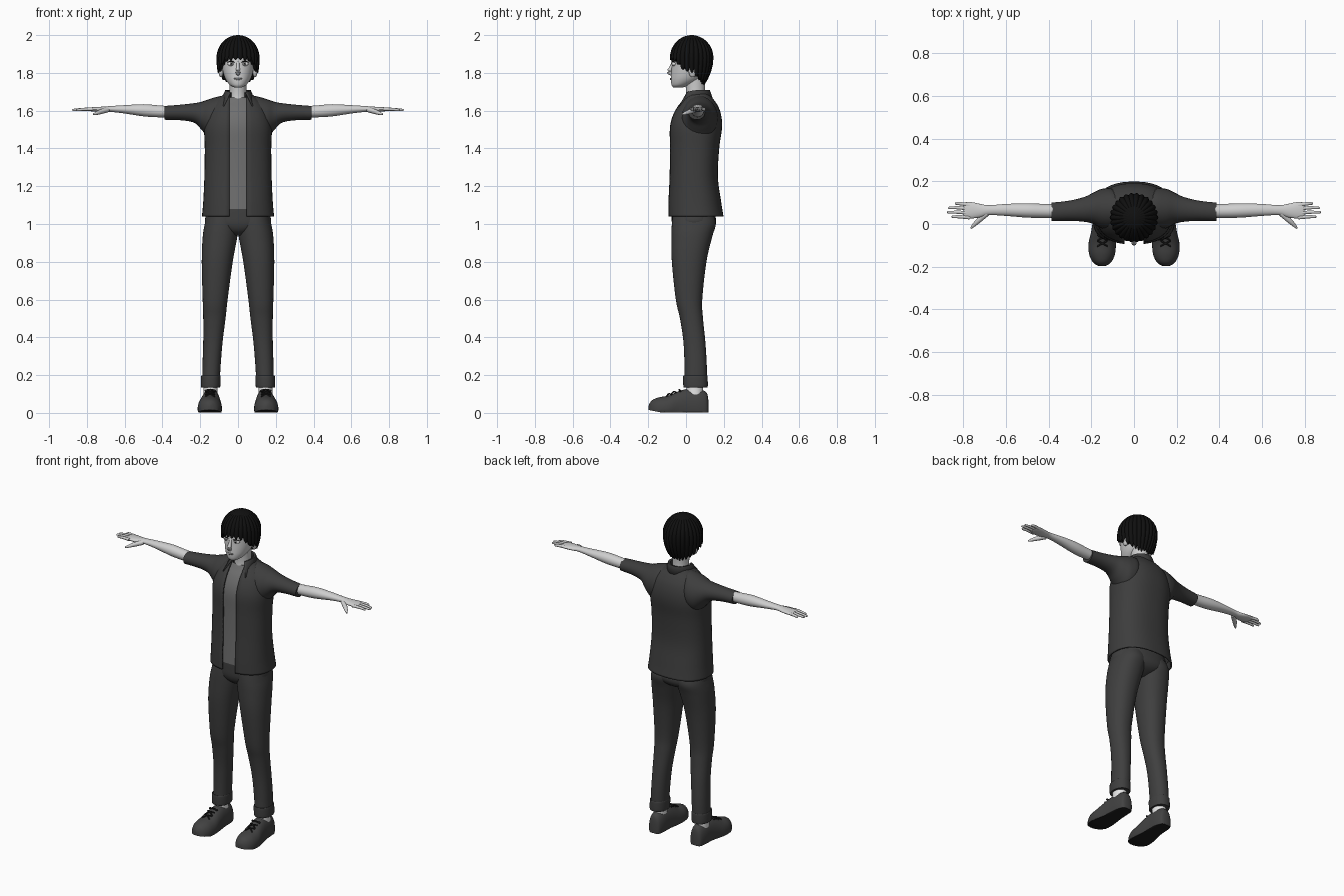
import bpy, bmesh, math
from mathutils import Vector

cube = bpy.data.objects.get("Cube")
if cube:
    bpy.data.objects.remove(cube)
made = []


def material(name, r, g=None, b=None):
    m = bpy.data.materials.new(name)
    m.use_nodes = True
    col = (r, r if g is None else g, r if b is None else b, 1)
    m.diffuse_color = col
    bsdf = m.node_tree.nodes["Principled BSDF"]
    bsdf.inputs["Base Color"].default_value = col
    bsdf.inputs["Roughness"].default_value = 0.8
    return m


SKIN = material("skin", 0.62)
HAIR = material("black hair", 0.005)
JACKET = material("dark jacket", 0.047)
PANTS = material("dark trousers", 0.05)
SHIRT = material("grey shirt", 0.16)
SHOE = material("shoe grey", 0.055)
BLACK = material("sole and laces", 0.012)
WHITE = material("white", 0.8)
LIP = material("lips and iris", 0.25)


def spline(keys, steps=5):
    """Catmull-Rom interpolation through tuples of numbers."""
    out = []
    for i in range(len(keys) - 1):
        a, b, c, d = (keys[max(0, min(len(keys) - 1, i + k))] for k in (-1, 0, 1, 2))
        for s in range(steps):
            t = s / steps
            out.append(tuple(q + 0.5 * t * (r - p + t * (2 * p - 5 * q + 4 * r - u
                             + t * (3 * (q - r) + u - p)))
                             for p, q, r, u in zip(a, b, c, d)))
    return out + [keys[-1]]


def oval(a0, a1, b0, b1, n=2.0, count=32, gap=0):
    """Superellipse points from the low-b side; a gap leaves it open there."""
    ra, rb = (a1 - a0) / 2, (b1 - b0) / 2
    start = math.asin(min(1, gap / ra) ** (n / 2)) if gap else 0
    pts = []
    for i in range(count):
        t = start + (2 * math.pi - 2 * start) * i / (count - 1 if gap else count)
        s, c = math.sin(t), math.cos(t)
        pts.append(((a0 + a1) / 2 + ra * math.copysign(abs(s) ** (2 / n), s),
                    (b0 + b1) / 2 - rb * math.copysign(abs(c) ** (2 / n), c)))
    return pts


def skin_rows(name, rows, mat, closed=True, caps=True, side=1, thick=0, extra=None):
    """Join rows of points into a surface."""
    bm = bmesh.new()
    vs = [[bm.verts.new((p[0] * side, p[1], p[2])) for p in row] for row in rows]
    n = len(rows[0])
    for r, q in zip(vs, vs[1:]):
        for i in range(n if closed else n - 1):
            j = (i + 1) % n
            bm.faces.new((r[i], r[j], q[j], q[i]))
    if closed and caps:
        bm.faces.new(vs[0])
        bm.faces.new(vs[-1])
    bmesh.ops.recalc_face_normals(bm, faces=bm.faces)
    me = bpy.data.meshes.new(name)
    me.materials.append(mat)
    if extra:
        me.materials.append(extra[0])
        for f in bm.faces:
            f.material_index = int(extra[1](f))
    bm.to_mesh(me)
    bm.free()
    ob = bpy.data.objects.new(name, me)
    bpy.context.collection.objects.link(ob)
    made.append(ob)
    if thick:
        mod = ob.modifiers.new("thickness", 'SOLIDIFY')
        mod.thickness, mod.offset = thick, 0
    return ob


def upright(name, keys, mat, n=2.0, gap=0, **kw):
    """Loft of (z, x0, x1, y0, y1) sections."""
    rows = [[(x, y, k[0]) for x, y in oval(*k[1:], n=n, count=40, gap=gap)] for k in spline(keys)]
    return skin_rows(name, rows, mat, closed=not gap, **kw)


def centred(keys):
    return [(z, -w, w, f, b) for z, w, f, b in keys]


def sideways(name, keys, mat, side):
    """Loft of (x, y0, y1, z0, z1) sections."""
    rows = [[(k[0], y, z) for y, z in oval(*k[1:], count=24)] for k in spline(keys)]
    return skin_rows(name, rows, mat, side=side)


def tube(name, pts, radii, mat, side=1):
    rows = []
    path = spline([(*p, r) for p, r in zip(pts, radii)], 4)
    for i, p in enumerate(path):
        d = Vector(path[min(i + 1, len(path) - 1)][:3]) - Vector(path[max(i - 1, 0)][:3])
        q = d.to_track_quat('Z', 'Y')
        rows.append([Vector(p[:3]) + q @ Vector((a, b, 0)) for a, b in oval(-p[3], p[3], -p[3], p[3], count=10)])
    return skin_rows(name, rows, mat, side=side)


def ball(name, pos, size, mat, side=1):
    rows = []
    for i in range(1, 12):
        a = math.pi * i / 12
        r = math.sin(a)
        rows.append([(pos[0] + size[0] * u * r, pos[1] + size[1] * v * r, pos[2] + size[2] * math.cos(a))
                     for u, v in oval(-1, 1, -1, 1, count=20)])
    return skin_rows(name, rows, mat, side=side)


# Head and neck
upright("head", centred([
    (1.722, .018, -.066, -.02), (1.735, .042, -.076, .02), (1.76, .062, -.08, .07),
    (1.79, .075, -.079, .1), (1.83, .084, -.076, .115), (1.87, .088, -.074, .125),
    (1.92, .085, -.068, .125), (1.96, .065, -.04, .1), (1.98, .03, 0, .06)]), SKIN)
upright("neck", centred([(1.6, .06, -.01, .115), (1.66, .049, .0, .105),
                         (1.71, .045, .0, .1), (1.79, .048, -.01, .105)]), SKIN)
tube("nose", [(0, -.068, 1.86), (0, -.079, 1.83), (0, -.088, 1.806), (0, -.076, 1.793)],
     (.007, .009, .013, .009), SKIN)
tube("mouth", [(-.026, -.071, 1.771), (0, -.08, 1.767), (.026, -.071, 1.771)], (.002, .006, .002), LIP)

# Hair cap with radial locks and a jagged edge
EDGE = [(0, 1.868), (.1, 1.86), (.3, 1.812), (.5, 1.80), (.75, 1.76), (1, 1.732)]
LOCKS, PER = 26, 6


def edge_height(f):
    for (a, za), (b, zb) in zip(EDGE, EDGE[1:]):
        if f <= b:
            return za + (zb - za) * (f - a) / (b - a)
    return EDGE[-1][1]


def hair_point(i, t, shrink=1.0):
    th = 2 * math.pi * i / (LOCKS * PER)
    f = (1 - math.cos(th)) / 2
    lock = abs(math.sin(math.pi * i / PER))
    low = edge_height(f) + .024 * (1 - lock)
    if t < 1:
        z, r = 1.88 + .12 * math.cos(t * math.pi / 2), math.sin(t * math.pi / 2)
    else:
        z = 1.88 + (low - 1.88) * (t - 1)
        r = 1 - .45 * f * ((1.88 - z) / .15) ** 2
    r *= (.94 + .07 * lock) * shrink
    return (.113 * r * math.sin(th), .03 - .115 * r * math.cos(th), z)


hair_rows = [[hair_point(i, t / 8) for i in range(LOCKS * PER)] for t in (.4, 1, 2, 3, 4, 5, 6, 7, 8, 10, 12, 14, 16)]
hair_rows.append([hair_point(i, 2, .84) for i in range(LOCKS * PER)])
skin_rows("hair", hair_rows, HAIR)

# Shirt and jacket body
body = centred([(1.04, .187, -.092, .195), (1.12, .18, -.091, .182), (1.25, .174, -.085, .165),
                (1.4, .172, -.083, .172), (1.5, .175, -.084, .186), (1.56, .165, -.073, .185),
                (1.61, .145, -.05, .172), (1.645, .118, -.025, .152), (1.67, .088, -.008, .132),
                (1.69, .066, .002, .118)])
upright("jacket_body", body, JACKET, n=2.4, gap=.045, thick=.008)
upright("shirt", [(max(z, 1.08), a + .014, b - .014, f + .012, k - .014)
                  for z, a, b, f, k in body if z != 1.12 and z < 1.68], SHIRT, n=2.4)

# Folded collar
collar = []
for i in range(41):
    th = math.radians(38 + 284 * i / 40)
    w = ((1 + math.cos(th)) / 2) ** 4
    collar.append([(r * math.sin(th), .058 - r * math.cos(th), z) for r, z in
                   ((.06, 1.665 - .02 * w), (.059, 1.705 - .02 * w), (.066, 1.707 - .02 * w),
                    (.08 + .064 * w, 1.665 - .07 * w))])
skin_rows("collar", collar, JACKET, closed=False, thick=.007)

# Trouser seat
upright("trouser_seat", centred([(.94, .03, -.03, .08), (.965, .1, -.06, .135), (1.0, .17, -.074, .158),
                                 (1.05, .17, -.076, .155), (1.085, .165, -.075, .15)]), PANTS, n=2.3)

for side, tag in ((1, "left_"), (-1, "right_")):
    # Face details
    ball(tag + "ear", (.09, .035, 1.81), (.013, .021, .034), SKIN, side)
    ball(tag + "eye", (.036, -.063, 1.848), (.019, .012, .012), WHITE, side)
    ball(tag + "iris", (.035, -.072, 1.848), (.009, .005, .01), LIP, side)
    ball(tag + "pupil", (.035, -.076, 1.848), (.004, .002, .005), BLACK, side)
    tube(tag + "eyelash", [(.015, -.073, 1.855), (.036, -.074, 1.862), (.058, -.059, 1.855)],
         (.001, .003, .001), BLACK, side)

    # Sleeve, arm and hand
    sideways(tag + "sleeve", [
        (.05, .02, .12, 1.5, 1.685), (.1, -.02, .165, 1.46, 1.676), (.15, -.02, .165, 1.455, 1.662),
        (.19, .0, .148, 1.495, 1.648), (.23, .01, .128, 1.535, 1.64), (.3, .015, .11, 1.549, 1.632),
        (.388, .014, .1, 1.552, 1.625)], JACKET, side)
    sideways(tag + "arm", [
        (.34, .03, .092, 1.566, 1.622), (.42, .029, .094, 1.565, 1.628), (.5, .03, .097, 1.57, 1.634),
        (.6, .038, .094, 1.585, 1.629), (.68, .042, .088, 1.594, 1.624), (.72, .032, .094, 1.593, 1.621),
        (.76, .026, .102, 1.595, 1.619), (.79, .028, .102, 1.599, 1.616), (.8, .035, .096, 1.603, 1.612)],
        SKIN, side)
    for name, y, tip in (("index", .034, .855), ("middle", .055, .875), ("ring", .076, .87), ("little", .096, .84)):
        tube(tag + name + "_finger", [(.77, .03 + (y - .034) * .95, 1.608), (.82, y, 1.607), (tip - .006, y, 1.604),
             (tip, y, 1.604)], (.009, .008, .006, .003), SKIN, side)
    tube(tag + "thumb", [(.69, .05, 1.605), (.725, .02, 1.595), (.75, -.004, 1.586), (.765, -.02, 1.58)],
         (.014, .013, .009, .004), SKIN, side)

    # Trouser leg, turned-up cuff and sock
    upright(tag + "trouser_leg", [
        (1.05, -.01, .165, -.07, .145), (1.0, -.004, .176, -.075, .158), (.93, .004, .187, -.077, .138),
        (.8, .028, .192, -.075, .108), (.6, .055, .187, -.054, .086), (.5, .066, .184, -.032, .09),
        (.38, .081, .184, -.014, .102), (.25, .092, .188, -.008, .11), (.15, .097, .19, -.008, .11)],
        PANTS, n=2.2, side=side)
    upright(tag + "cuff", [(.195, .096, .19, -.01, .11), (.192, .093, .195, -.015, .114),
                           (.14, .094, .196, -.014, .115), (.136, .1, .19, -.008, .108)],
            PANTS, n=2.2, side=side)
    upright(tag + "sock", [(.08, .108, .182, .002, .09), (.17, .108, .182, .002, .09)], WHITE, side=side)

    # Shoe with dark underside: (y, centre x, half width, top)
    rows = []
    for y, cx, w, top in spline([(.118, .143, .02, .07), (.108, .143, .036, .108), (.07, .143, .046, .126),
                                 (.01, .144, .05, .127), (-.04, .146, .056, .114), (-.09, .149, .064, .092),
                                 (-.14, .15, .061, .083), (-.175, .15, .046, .07), (-.192, .15, .027, .052),
                                 (-.198, .15, .01, .038)]):
        toe = max(0, -y - .13) * .2
        rows.append([(x, y, max(z, .002 + toe)) for x, z in oval(cx - w, cx + w, -.045, top, n=2.2, count=32)])
    skin_rows(tag + "shoe", rows, SHOE, side=side,
              extra=(BLACK, lambda f: f.normal.z < -.6 and f.calc_center_median().z < .03))
    for k in range(2):
        y, z = -.052 - .026 * k, .113 - .012 * k
        for d in (1, -1):
            tube(tag + "lace", [(.148 - .024 * d, y, z - .004), (.148, y - .013, z), (.148 + .024 * d, y - .026, z - .015)],
                 (.004, .004, .004), BLACK, side)
    tube(tag + "lace_knot", [(.12, -.03, .116), (.147, -.037, .124), (.174, -.03, .116)], (.006, .004, .006), BLACK, side)

# Smooth shading with sharp edges kept
bpy.ops.object.select_all(action='DESELECT')
for ob in made:
    ob.select_set(True)
bpy.context.view_layer.objects.active = made[0]
bpy.ops.object.shade_smooth_by_angle(angle=math.radians(40))
